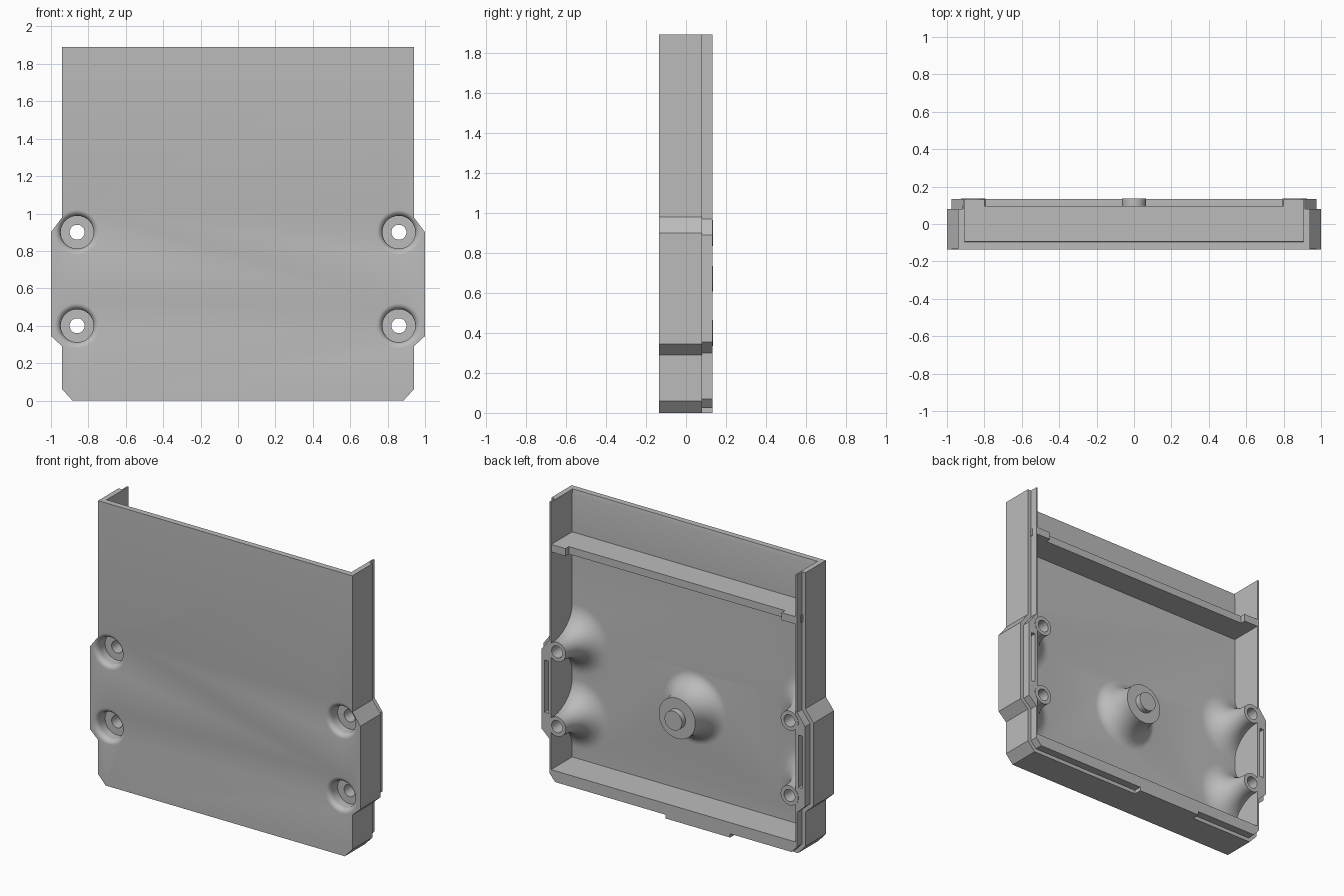
import bpy, bmesh, math
from mathutils import Vector

old = bpy.data.objects.get("Cube")
if old:
    bpy.data.objects.remove(old, do_unlink=True)

mat = bpy.data.materials.new("plain_grey")
mat.use_nodes = True
GREY = (0.5, 0.5, 0.5, 1)
mat.diffuse_color = GREY
mat.node_tree.nodes["Principled BSDF"].inputs["Base Color"].default_value = GREY

FRONT, FLOOR, STEP, BACK = -0.135, -0.09, 0.08, 0.133
TOP = 1.89


def finish(bm, name):
    bmesh.ops.recalc_face_normals(bm, faces=bm.faces)
    mesh = bpy.data.meshes.new(name)
    bm.to_mesh(mesh)
    bm.free()
    mesh.materials.append(mat)
    ob = bpy.data.objects.new(name, mesh)
    bpy.context.collection.objects.link(ob)
    return ob


def prism(name, outline, y0, y1):
    """Extrude an x-z outline along y."""
    bm = bmesh.new()
    face = bm.faces.new([bm.verts.new((x, y0, z)) for x, z in outline])
    out = bmesh.ops.extrude_face_region(bm, geom=[face])
    verts = [v for v in out["geom"] if isinstance(v, bmesh.types.BMVert)]
    bmesh.ops.translate(bm, verts=verts, vec=(0, y1 - y0, 0))
    return finish(bm, name)


def box(name, x0, x1, y0, y1, z0, z1):
    return prism(name, [(x0, z0), (x1, z0), (x1, z1), (x0, z1)], y0, y1)


def lathe(name, profile, x, z, steps=48):
    """Spin an (r, y) profile, closed onto the axis, about a y-direction axis."""
    bm = bmesh.new()
    pts = [(0, profile[0][1])] + profile + [(0, profile[-1][1])]
    verts = [bm.verts.new((r, y, 0)) for r, y in pts]
    edges = [bm.edges.new(p) for p in zip(verts, verts[1:])]
    bmesh.ops.spin(bm, geom=verts + edges, cent=(0, 0, 0), axis=(0, 1, 0),
                   angle=math.tau, steps=steps)
    bmesh.ops.remove_doubles(bm, verts=bm.verts, dist=1e-5)
    bmesh.ops.translate(bm, verts=bm.verts, vec=(x, 0, z))
    return finish(bm, name)


def boolean(target, tool, operation):
    mod = target.modifiers.new("cut", "BOOLEAN")
    mod.object, mod.operation, mod.solver = tool, operation, "EXACT"
    bpy.context.view_layer.objects.active = target
    bpy.ops.object.modifier_apply(modifier=mod.name)
    bpy.data.objects.remove(tool, do_unlink=True)


def flare(r0, y0, r1, y1, n=12):
    """Concave quarter ellipse leaving (r0, y0) steeply and landing flat at (r1, y1)."""
    return [(r1 - (r1 - r0) * math.cos(a), y0 + (y1 - y0) * math.sin(a))
            for a in (math.pi / 2 * i / n for i in range(n + 1))]


def outline(inset):
    """Case outline with chamfered lower corners and side ears; top stays level."""
    d, k = inset, inset * 0.42
    half = [(0.885 - k, d), (0.94 - d, 0.06 + k), (0.94 - d, 0.29 + k),
            (1 - d, 0.345 + k), (1 - d, 0.9 - k), (0.94 - d, 0.98 - k), (0.94 - d, TOP)]
    return half + [(-x, z) for x, z in reversed(half)]


# Case shell: full outline, stepped-in rear lip, open-topped cavity
case = prism("case_shell", outline(0), FRONT, STEP)
boolean(case, prism("lip", outline(0.025), 0.0, BACK), "UNION")
boolean(case, box("lip_tab", -0.42, 0.06, 0.0, BACK, 0.0, 0.06), "UNION")
boolean(case, box("cavity", -0.905, 0.905, FLOOR, 0.3, 0.1, 2.2), "DIFFERENCE")

# Shallow slots behind the ears
for s in (-1, 1):
    xs = sorted((s * 0.925, s * 0.955))
    boolean(case, box("ear_slot", *xs, 0.06, 0.3, 0.47, 0.82), "DIFFERENCE")

# Chamfer along the inner top edge of the front plate
bevel = box("top_bevel", -0.905, 0.905, -0.115, -0.05, 1.86, 2.0)
for v in bevel.data.vertices:
    if v.co.z < 1.9:
        v.co.y += 0.025
boolean(case, bevel, "DIFFERENCE")

# Cross rib with raised ends
boolean(case, box("cross_rib", -0.92, 0.92, -0.11, 0.095, 1.555, 1.605), "UNION")
for s in (-1, 1):
    xs = sorted((s * 0.8, s * 0.915))
    boolean(case, box("rib_end", *xs, 0.0, BACK - 0.002, 1.555, 1.605), "UNION")

# Centre boss with locating pin
centre = ([(0.064, 0.135), (0.064, 0.095), (0.135, 0.095)]
          + flare(0.135, 0.08, 0.24, FLOOR) + [(0.24, -0.11)])
boolean(case, lathe("centre_boss", centre, 0, 0.67), "UNION")

# Screw bosses, flared onto the plate and trimmed inside the ears
screws = [(s * 0.86, z) for s in (-1, 1) for z in (0.4, 0.9)]
for x, z in screws:
    post = [(0.065, 0.135)] + flare(0.065, 0.11, 0.23, FLOOR) + [(0.23, -0.11)]
    boss = lathe("screw_boss", post, x, z)
    boolean(boss, box("trim", -0.93, 0.93, -0.5, 0.5, 0.02, 1.5), "INTERSECT")
    boolean(case, boss, "UNION")

# Countersunk screw holes with a rounded mouth
for x, z in screws:
    mouth = [(r, y) for r, y in reversed(flare(0.088, -0.1, 0.12, FRONT, 6))]
    hole = ([(0.12, -0.2)] + mouth + [(0.088, -0.05), (0.04, -0.05), (0.04, 0.3)])
    boolean(case, lathe("screw_hole", hole, x, z), "DIFFERENCE")

# Smooth the flares, keep the edges crisp
bpy.ops.object.select_all(action="DESELECT")
case.select_set(True)
bpy.context.view_layer.objects.active = case
bpy.ops.object.shade_smooth_by_angle(angle=math.radians(28))
